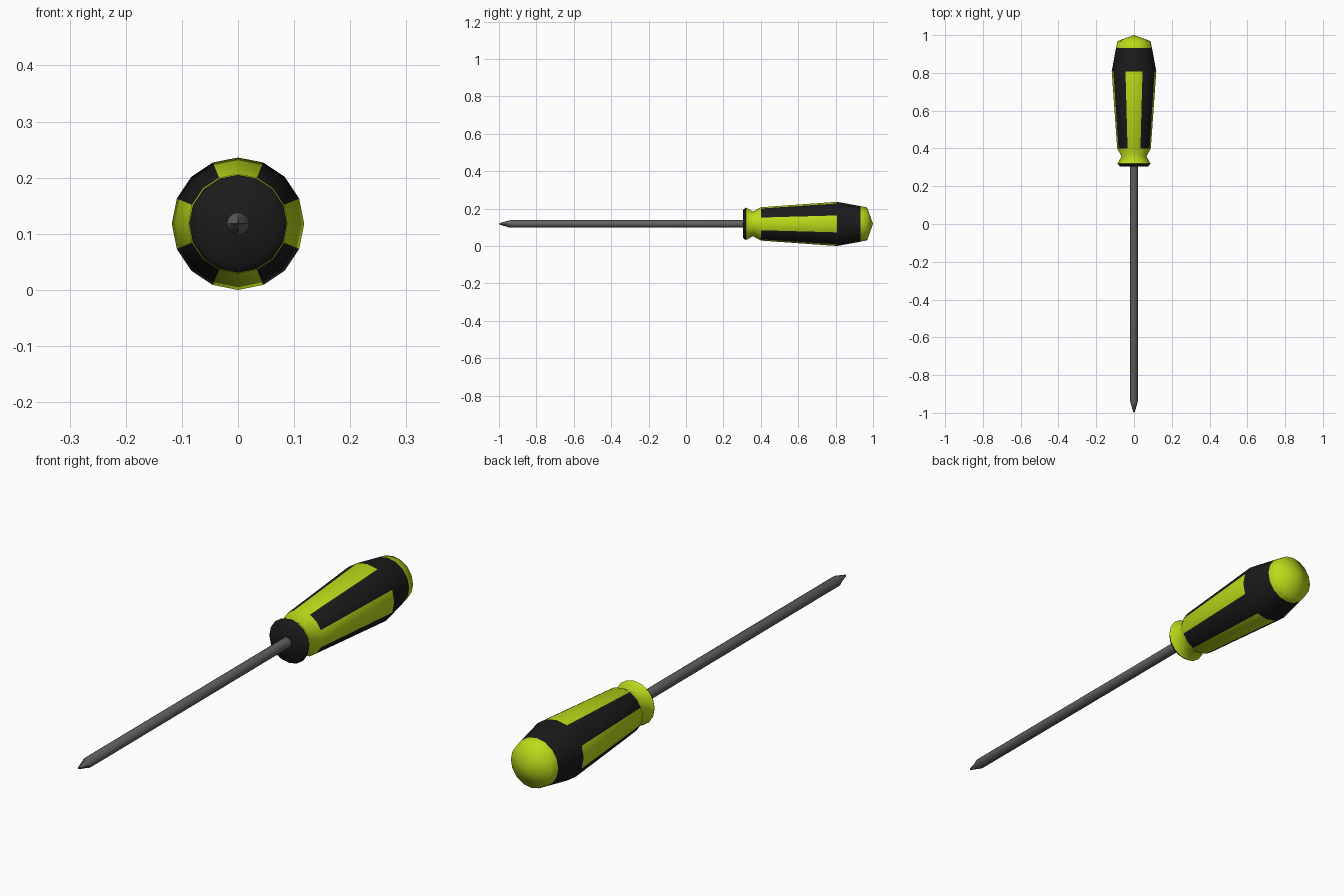
import bpy, bmesh, math

if "Cube" in bpy.data.objects:
    bpy.data.objects.remove(bpy.data.objects["Cube"])

AXIS_Z = 0.118
SIDES = 16


def material(name, rgb):
    m = bpy.data.materials.new(name)
    m.diffuse_color = (*rgb, 1)
    m.use_nodes = True
    m.node_tree.nodes["Principled BSDF"].inputs["Base Color"].default_value = m.diffuse_color
    return m


green = material("lime_green", (0.50, 0.70, 0.01))
black = material("black_rubber", (0.011, 0.011, 0.011))
steel = material("dark_steel", (0.12, 0.12, 0.12))


def lathe(name, profile, mats, pick=lambda band, side: 0, pinch=None, angle=62):
    """Turn (y, radius) points around the y axis; pinch scales single spokes."""
    bm = bmesh.new()
    rings = []
    for i, (y, r) in enumerate(profile):
        if r == 0:
            rings.append([bm.verts.new((0, y, AXIS_Z))] * SIDES)
            continue
        ring = []
        for k in range(SIDES):
            a = 2 * math.pi * k / SIDES
            s = r * (pinch(i, k) if pinch else 1)
            ring.append(bm.verts.new((s * math.cos(a), y, AXIS_Z + s * math.sin(a))))
        rings.append(ring)
    for i in range(len(rings) - 1):
        for k in range(SIDES):
            n = (k + 1) % SIDES
            quad = [rings[i][k], rings[i][n], rings[i + 1][n], rings[i + 1][k]]
            f = bm.faces.new(list(dict.fromkeys(quad)))
            f.material_index = pick(i, k)
    bmesh.ops.recalc_face_normals(bm, faces=bm.faces)
    mesh = bpy.data.meshes.new(name)
    bm.to_mesh(mesh)
    bm.free()
    for m in mats:
        mesh.materials.append(m)
    obj = bpy.data.objects.new(name, mesh)
    bpy.context.collection.objects.link(obj)
    bpy.ops.object.select_all(action="DESELECT")
    obj.select_set(True)
    bpy.context.view_layer.objects.active = obj
    bpy.ops.object.shade_smooth_by_angle(angle=math.radians(angle))
    return obj


# Handle: black front disc, green neck, striped grip, black band, green end cap
handle_profile = [(0.305, 0), (0.305, 0.075), (0.32, 0.087), (0.358, 0.066), (0.40, 0.089),
                  (0.807, 0.118), (0.933, 0.095), (0.968, 0.088), (1.0, 0)]
GREEN, BLACK = 0, 1


def handle_colour(band, side):
    if band == 4:
        # stripes two faces wide, centred on the top, bottom and both sides
        return GREEN if (side + 1) % 4 < 2 else BLACK
    return BLACK if band in (0, 1, 5) else GREEN


lathe("handle", handle_profile, [green, black], handle_colour)

# Shaft with a cross-shaped tip: spokes between the four ridges are pulled in
shaft_profile = [(0.32, 0.02), (-0.94, 0.02), (-0.975, 0.0105), (-0.993, 0.005), (-1.0, 0)]


def cross_pinch(ring, spoke):
    if ring < 2 or ring > 3 or spoke % 4 == 0:
        return 1.0
    return 0.45 if spoke % 4 == 2 else 0.6


lathe("shaft", shaft_profile, [steel], pinch=cross_pinch, angle=30)
